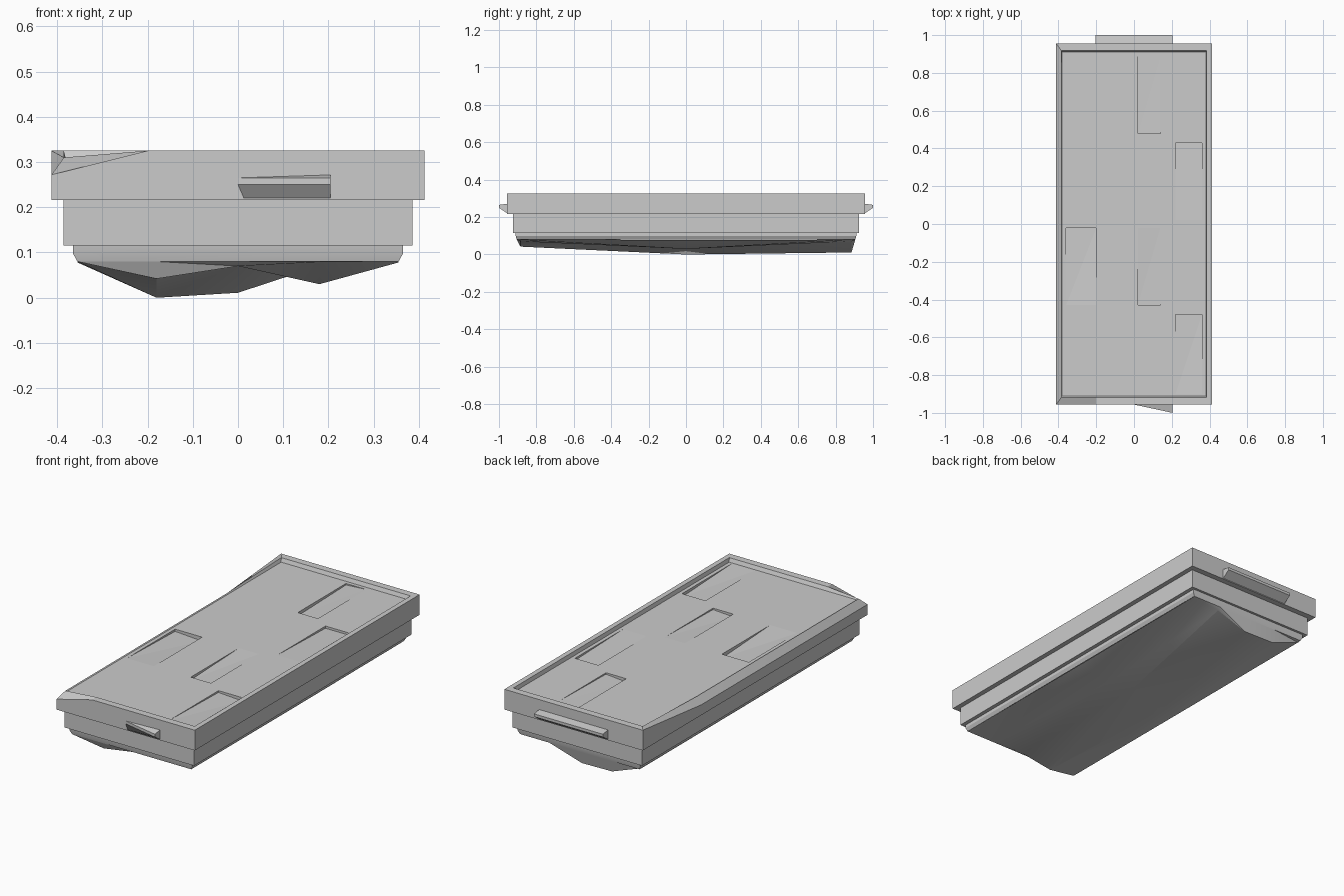
import bpy, math

if "Cube" in bpy.data.objects:
    bpy.data.objects.remove(bpy.data.objects["Cube"])


def make_part(name, verts, faces, angle=0):
    mesh = bpy.data.meshes.new(name)
    mesh.from_pydata(verts, [], faces)
    mesh.update()
    obj = bpy.data.objects.new(name, mesh)
    bpy.context.collection.objects.link(obj)
    for o in bpy.context.selected_objects:
        o.select_set(False)
    bpy.context.view_layer.objects.active = obj
    obj.select_set(True)
    if angle:
        bpy.ops.object.shade_smooth_by_angle(angle=math.radians(angle))
    return obj


# Case wall: stepped rings lofted from the base up over the rim and into the tray
def ring(hx, hy, z, left_drop=0.0):
    """Rectangle loop; the left edge ahead of y=0.46 can sag by left_drop."""
    return [(-0.2, -hy, z), (hx, -hy, z), (hx, hy, z), (-hx, hy, z),
            (-hx, 0.46, z - left_drop), (-hx, -hy, z - left_drop)]


PANEL_Z = 0.305
profile = [(0.355, 0.905, 0.08, 0), (0.365, 0.91, 0.098, 0), (0.365, 0.912, 0.115, 0),
           (0.386, 0.925, 0.115, 0), (0.386, 0.925, 0.216, 0), (0.412, 0.956, 0.216, 0),
           (0.412, 0.956, 0.325, 0.053), (0.385, 0.918, 0.325, 0.015),
           (0.38, 0.91, PANEL_Z, 0)]
verts, faces, n = [], [], 6
for p in profile:
    verts += ring(*p)
for i in range(len(profile) - 1):
    for j in range(n):
        k = (j + 1) % n
        faces.append((i*n + j, i*n + k, (i+1)*n + k, (i+1)*n + j))
make_part("case_wall", verts, faces, 25)

# Tray floor: gridded panel with shallow wedge-shaped pits
xs = [-0.38, -0.36, -0.2, 0.02, 0.14, 0.22, 0.36, 0.38]
ys = [-0.91, -0.9, -0.48, -0.43, -0.02, 0.02, 0.43, 0.48, 0.89, 0.91]
# cell -> corner drops (front-left, front-right, back-right, back-left)
pits = {(1, 3): (0, 0, 0.022, 0.012), (3, 7): (0.018, 0.008, 0, 0.008),
        (3, 3): (0.015, 0.008, 0, 0), (5, 1): (0, 0, 0.018, 0.01),
        (5, 5): (0, 0, 0.012, 0.012)}
verts, faces = [], []
for i in range(len(xs) - 1):
    for j in range(len(ys) - 1):
        quad = [(xs[i], ys[j]), (xs[i+1], ys[j]), (xs[i+1], ys[j+1]), (xs[i], ys[j+1])]
        drops = pits.get((i, j))
        b = len(verts)
        verts += [(x, y, PANEL_Z) for x, y in quad]
        if not drops:
            faces.append((b, b+1, b+2, b+3))
            continue
        verts += [(x, y, PANEL_Z - d) for (x, y), d in zip(quad, drops)]
        faces += [(b+4, b+5, b+6), (b+4, b+6, b+7)]
        for k in range(4):
            m = (k + 1) % 4
            if drops[k] or drops[m]:
                faces.append((b+k, b+m, b+4+m, b+4+k))
make_part("tray_floor", verts, faces)

# Underside: uneven faceted bulge with a dent at its centre
bx = [-0.355, -0.18, 0, 0.18, 0.355]
rows = [(-0.905, [0.08] * 5), (-0.885, [0.08, 0.042, 0.07, 0.079, 0.08]),
        (0.0, [0.078, 0.0, 0.07, 0.03, 0.078]),
        (0.885, [0.078, 0.014, 0.011, 0.07, 0.079]), (0.905, [0.08] * 5)]
verts = [(x, y, z) for y, zs in rows for x, z in zip(bx, zs)]
faces = []
for r in range(4):
    for c in range(4):
        a = r*5 + c
        faces += [(a, a+5, a+6), (a, a+6, a+1)]
make_part("underside", verts, faces, 25)


# Grips: wedge ledges on the two ends, each given as (x, reach) stations
def grip(name, side, stations):
    base = 0.953
    v, f = [], []
    for x, reach in stations:
        y = base + reach
        v += [(x, side*base, 0.272), (x, side*y, 0.265),
              (x, side*y, 0.25), (x, side*base, 0.218)]
    for s in range(len(stations) - 1):
        for k in range(4):
            m = (k + 1) % 4
            q = (s*4 + k, s*4 + m, s*4 + 4 + m, s*4 + 4 + k)
            f.append(q if side > 0 else q[::-1])
    e = 4*(len(stations) - 1)
    ends = [(3, 2, 1, 0), (e, e+1, e+2, e+3)]
    f += ends if side > 0 else [q[::-1] for q in ends]
    return make_part(name, v, f)


grip("back_grip", 1, [(-0.205, 0.047), (0.0, 0.047), (0.205, 0.047)])
grip("front_grip", -1, [(0.0, 0.003), (0.205, 0.047)])
